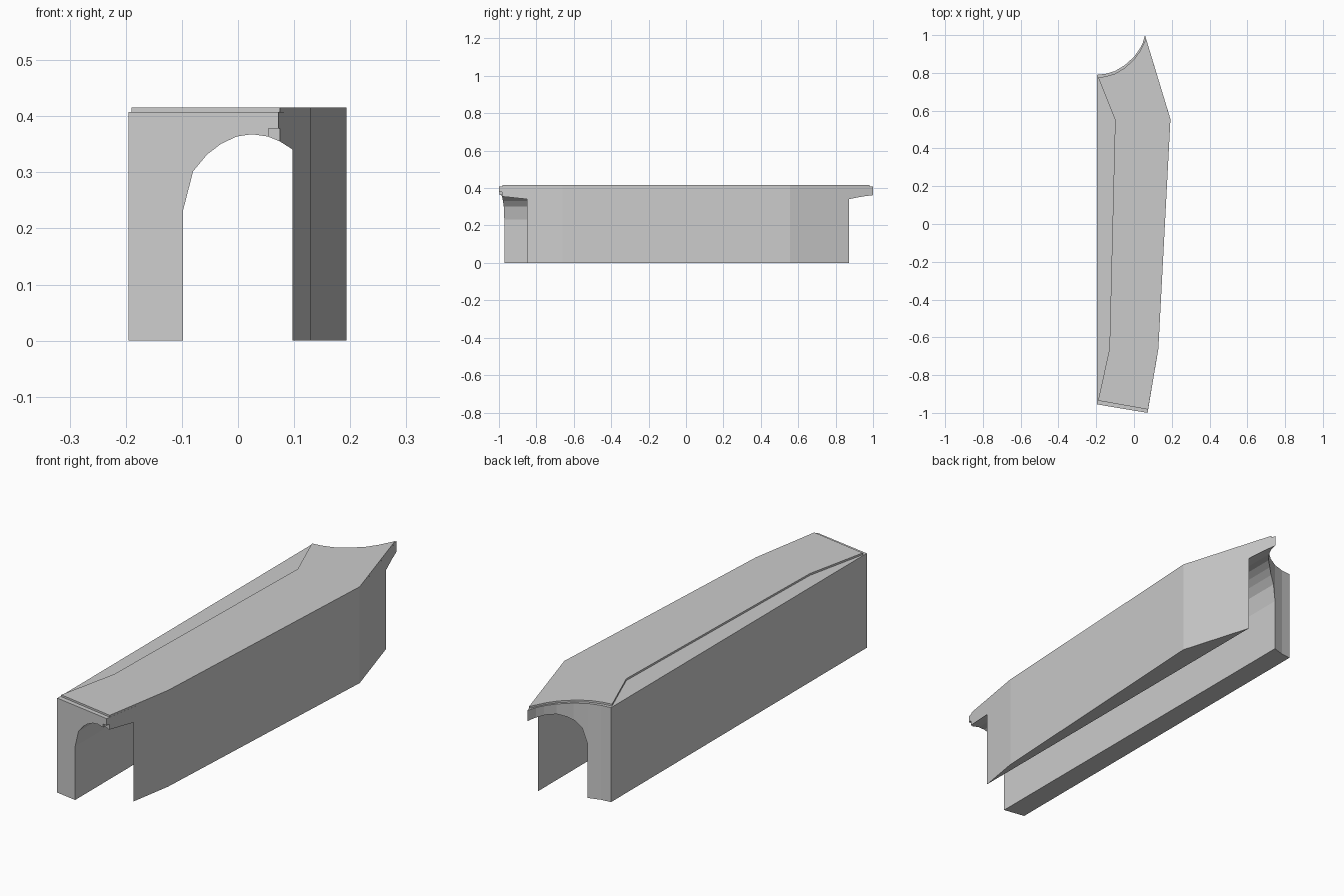
import bpy, bmesh
from mathutils import Vector

if "Cube" in bpy.data.objects:
    bpy.data.objects.remove(bpy.data.objects["Cube"])


def prism(name, outline, extrude):
    """Closed solid made by sweeping a flat outline along a vector."""
    bm = bmesh.new()
    face = bm.faces.new([bm.verts.new(p) for p in outline])
    swept = bmesh.ops.extrude_face_region(bm, geom=[face])
    moved = [g for g in swept["geom"] if isinstance(g, bmesh.types.BMVert)]
    bmesh.ops.translate(bm, verts=moved, vec=Vector(extrude))
    bmesh.ops.recalc_face_normals(bm, faces=bm.faces[:])
    mesh = bpy.data.meshes.new(name)
    bm.to_mesh(mesh)
    bm.free()
    obj = bpy.data.objects.new(name, mesh)
    bpy.context.collection.objects.link(obj)
    return obj


def cut(target, cutter):
    """Subtract the cutter from the target and discard the cutter."""
    mod = target.modifiers.new("cut", "BOOLEAN")
    mod.operation = "DIFFERENCE"
    mod.solver = "EXACT"
    mod.object = cutter
    cutter.hide_render = True
    bpy.context.view_layer.objects.active = target
    bpy.ops.object.modifier_apply(modifier=mod.name)
    bpy.data.objects.remove(cutter)


STEP, TOP = 0.408, 0.416

# Main body: tapering plan with a concave rear end
right_side = [(0.072, -1.0), (0.129, -0.66), (0.193, 0.555)]
rear_curve = [(0.058, 1.0), (0.046, 0.958), (0.03, 0.927), (0, 0.885),
              (-0.05, 0.84), (-0.1, 0.81), (-0.15, 0.795), (-0.195, 0.79)]
plan = [(-0.195, -0.955)] + right_side + rear_curve
body = prism("arched_body", [(x, y, 0) for x, y in plan], (0, 0, STEP))

# Tunnel with an arched roof running the full length
arch = [(-0.098, -0.1), (-0.098, 0.232), (-0.08, 0.302), (-0.055, 0.332),
        (-0.03, 0.351), (-0.002, 0.364), (0.025, 0.368), (0.053, 0.364),
        (0.075, 0.355), (0.097, 0.341), (0.097, -0.1)]
cut(body, prism("tunnel_cutter", [(x, -1.3, z) for x, z in arch], (0, 2.6, 0)))

# Small notch under the front tip
notch = [(0.054, -1.1, 0.3), (0.12, -1.1, 0.3),
         (0.12, -0.985, 0.3), (0.054, -0.985, 0.3)]
cut(body, prism("notch_cutter", notch, (0, 0, 0.078)))

# Thin raised deck, set back at the front, rear and left
deck_rear = [(0.064, 0.98)] + [(x, y - 0.014) for x, y in rear_curve[1:-1]]
deck = [(-0.19, -0.935), (0.0745, -0.982)] + right_side[1:] + deck_rear + [
    (-0.19, 0.776), (-0.1, 0.55), (-0.13, -0.66)]
prism("top_deck", [(x, y, STEP) for x, y in deck], (0, 0, TOP - STEP))
